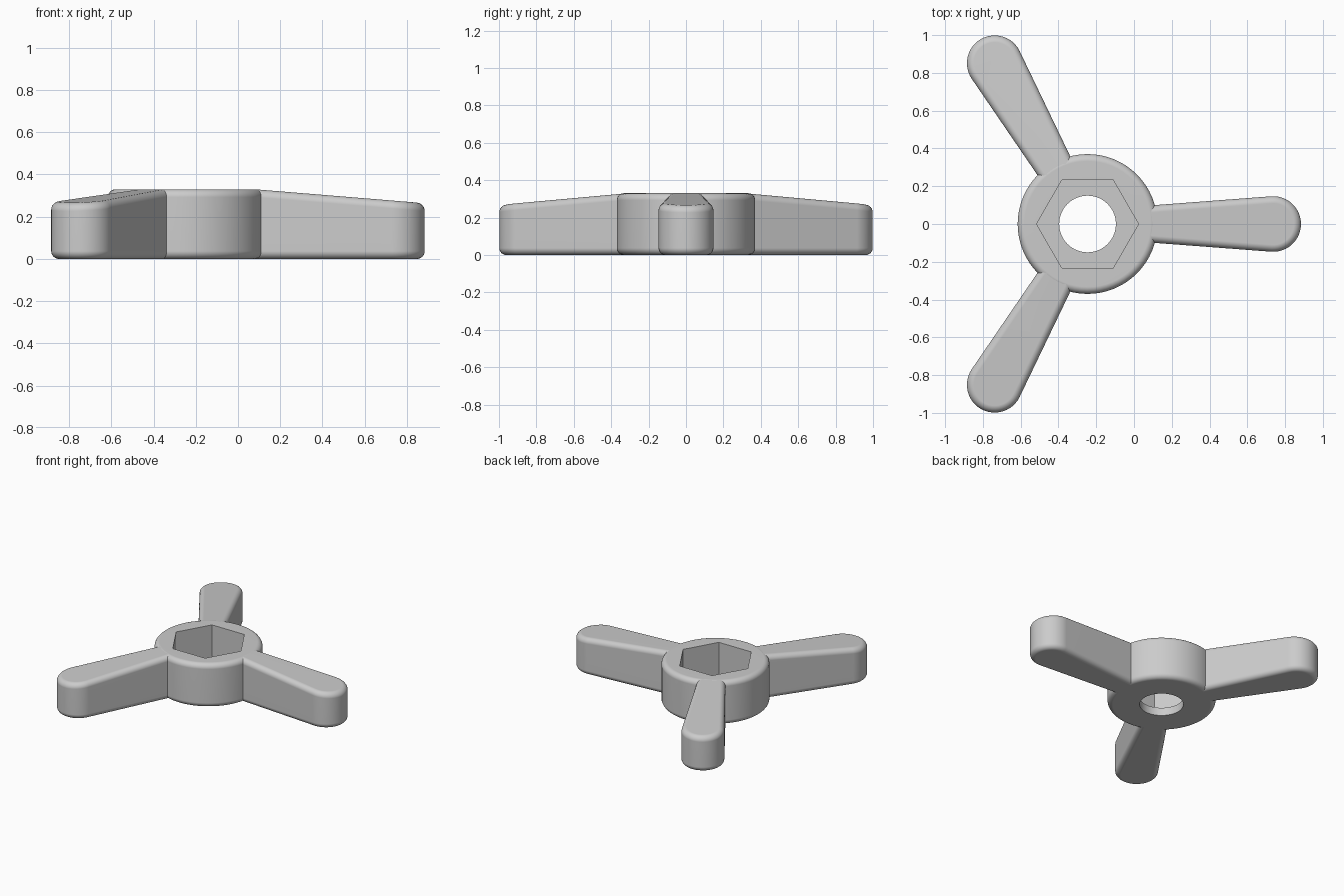
import bpy, bmesh
from math import sin, cos, radians, pi
from mathutils import Vector

if "Cube" in bpy.data.objects:
    bpy.data.objects.remove(bpy.data.objects["Cube"])

HUB_X = -0.246
HEIGHT, FILLET = 0.33, 0.037

grey = bpy.data.materials.new("plain grey")
grey.use_nodes = True
grey.diffuse_color = (0.6, 0.6, 0.6, 1)
grey.node_tree.nodes["Principled BSDF"].inputs["Base Color"].default_value = grey.diffuse_color


def make_object(name, bm):
    bmesh.ops.recalc_face_normals(bm, faces=bm.faces)
    mesh = bpy.data.meshes.new(name)
    bm.to_mesh(mesh)
    bm.free()
    mesh.materials.append(grey)
    obj = bpy.data.objects.new(name, mesh)
    obj.location.x = HUB_X
    bpy.context.scene.collection.objects.link(obj)
    return obj


def activate(obj):
    bpy.ops.object.select_all(action="DESELECT")
    obj.select_set(True)
    bpy.context.view_layer.objects.active = obj


def finish(obj):
    activate(obj)
    bpy.ops.object.shade_smooth_by_angle(angle=radians(30))
    obj.modifiers.new("even shading", "WEIGHTED_NORMAL").keep_sharp = True


def make_hub(radius=0.37, hole=0.15, segments=64):
    # Lathed ring with rounded outer rims
    profile = [(hole, 0)]
    for z, start in ((FILLET, -90), (HEIGHT - FILLET, 0)):
        for i in range(7):
            a = radians(start + 15 * i)
            profile.append((radius - FILLET + FILLET * cos(a), z + FILLET * sin(a)))
    profile.append((hole, HEIGHT))
    bm = bmesh.new()
    verts = [bm.verts.new((r, 0, z)) for r, z in profile]
    edges = [bm.edges.new((v, verts[i - 1])) for i, v in enumerate(verts)]
    bmesh.ops.spin(bm, geom=verts + edges, cent=(0, 0, 0), axis=(0, 0, 1),
                   angle=2 * pi, steps=segments, use_merge=True)
    bmesh.ops.remove_doubles(bm, verts=bm.verts, dist=0.0001)
    return make_object("hub", bm)


def cut_hex_pocket(hub, floor=0.06, corner=0.27):
    bm = bmesh.new()
    ring = [bm.verts.new((corner * cos(i * pi / 3), corner * sin(i * pi / 3), floor))
            for i in range(6)]
    base = bm.faces.new(ring)
    top = bmesh.ops.extrude_face_region(bm, geom=[base], use_keep_orig=True)["geom"]
    for v in top:
        if isinstance(v, bmesh.types.BMVert):
            v.co.z = HEIGHT + 0.2
    cutter = make_object("hex_cutter", bm)
    cutter.hide_render = True
    activate(hub)
    cut = hub.modifiers.new("hex pocket", "BOOLEAN")
    cut.operation, cut.solver, cut.object = "DIFFERENCE", "EXACT", cutter
    bpy.ops.object.modifier_apply(modifier=cut.name)
    bpy.data.objects.remove(cutter)


def make_arm(name, angle, root=0.33, tip=0.983, tip_radius=0.147):
    # Tapered paddle outline with a round tip, top sloping down outwards
    outline = [(root, 0.098)]
    for i in range(25):
        a = radians(94 - i * 188 / 24)
        outline.append((tip + tip_radius * cos(a), tip_radius * sin(a)))
    outline.append((root, -0.098))
    bm = bmesh.new()
    low = [bm.verts.new((x, y, 0)) for x, y in outline]
    high = [bm.verts.new((x, y, HEIGHT - 0.0005 - 0.082 * (x - root))) for x, y in outline]
    bm.faces.new(low)
    bm.faces.new(high)
    for i in range(len(low)):
        bm.faces.new((low[i - 1], low[i], high[i], high[i - 1]))
    # Round the rims, leaving the end buried in the hub square
    rims = [bm.edges.get((row[i], row[i + 1])) for row in (low, high)
            for i in range(len(row) - 1)]
    bmesh.ops.recalc_face_normals(bm, faces=bm.faces)
    bmesh.ops.bevel(bm, geom=rims, offset=FILLET, segments=6, profile=0.5,
                    affect="EDGES", clamp_overlap=True)
    arm = make_object(name, bm)
    arm.rotation_euler.z = radians(angle)
    return arm


hub = make_hub()
cut_hex_pocket(hub)
finish(hub)
for name, angle in (("left_arm", 0), ("back_right_arm", 120), ("front_right_arm", 240)):
    finish(make_arm(name, angle))
